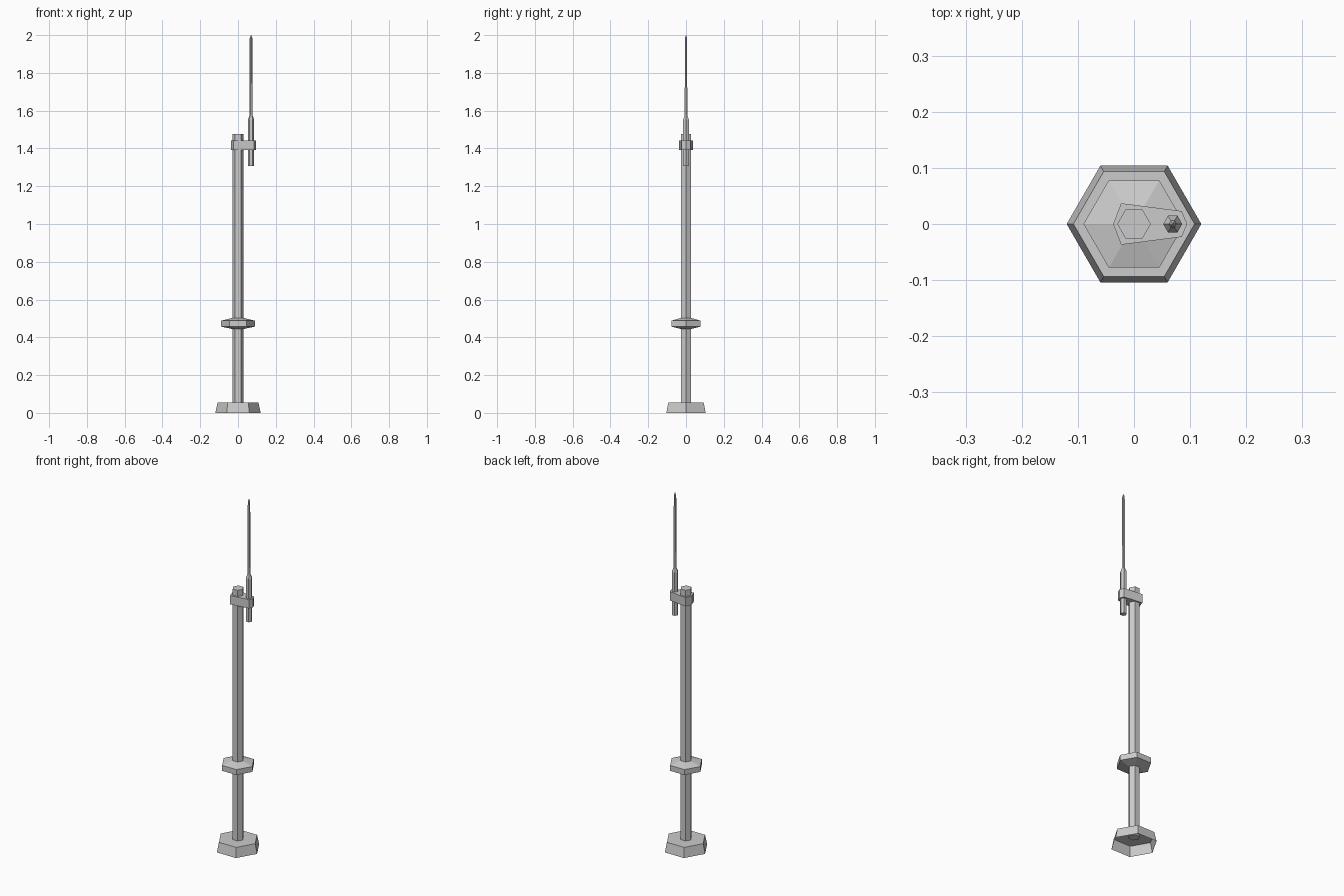
import bpy
from math import cos, sin, pi

if "Cube" in bpy.data.objects:
    bpy.data.objects.remove(bpy.data.objects["Cube"])


def make_object(name, verts, faces):
    mesh = bpy.data.meshes.new(name)
    mesh.from_pydata(verts, [], faces)
    mesh.update()
    obj = bpy.data.objects.new(name, mesh)
    bpy.context.collection.objects.link(obj)
    return obj


def loft(name, rings, cap_bottom=True, cap_top=True):
    """Skin a stack of equal-length rings of points."""
    n = len(rings[0])
    verts = [p for ring in rings for p in ring]
    faces = []
    for k in range(len(rings) - 1):
        for i in range(n):
            j = (i + 1) % n
            faces.append((k * n + i, k * n + j, (k + 1) * n + j, (k + 1) * n + i))
    if cap_bottom:
        faces.append(tuple(reversed(range(n))))
    if cap_top:
        faces.append(tuple(range(len(verts) - n, len(verts))))
    return make_object(name, verts, faces)


def hex_lathe(name, profile, x=0.0, **caps):
    """Six-sided turned part from (radius, height) pairs."""
    rings = [[(x + r * cos(i * pi / 3), r * sin(i * pi / 3), z) for i in range(6)]
             for r, z in profile]
    return loft(name, rings, **caps)


# Foot: hollow shell, open underneath
hex_lathe("base_foot", [(0.12, 0), (0.108, 0.055)], cap_bottom=False)

# Main pole, its lower end just poking through the foot
hex_lathe("pole", [(0.03, 0.045), (0.03, 1.477)])

# Collar with sloping top and underside
hex_lathe("collar", [(0.03, 0.444), (0.09, 0.457), (0.09, 0.488), (0.03, 0.503)],
          cap_bottom=False, cap_top=False)

# Clamp holding the antenna beside the pole
outline = [(-0.037, 0), (-0.023, -0.037), (0.085, -0.023),
           (0.095, 0), (0.085, 0.023), (-0.023, 0.037)]
loft("clamp", [[(x, y, z) for x, y in outline] for z in (1.392, 1.442)])

# Antenna: thick holder, thin whip and pointed tip
hex_lathe("antenna", [(0.017, 1.308), (0.017, 1.553), (0.008, 1.575),
                      (0.007, 1.985), (0.001, 2.0)], x=0.069)
